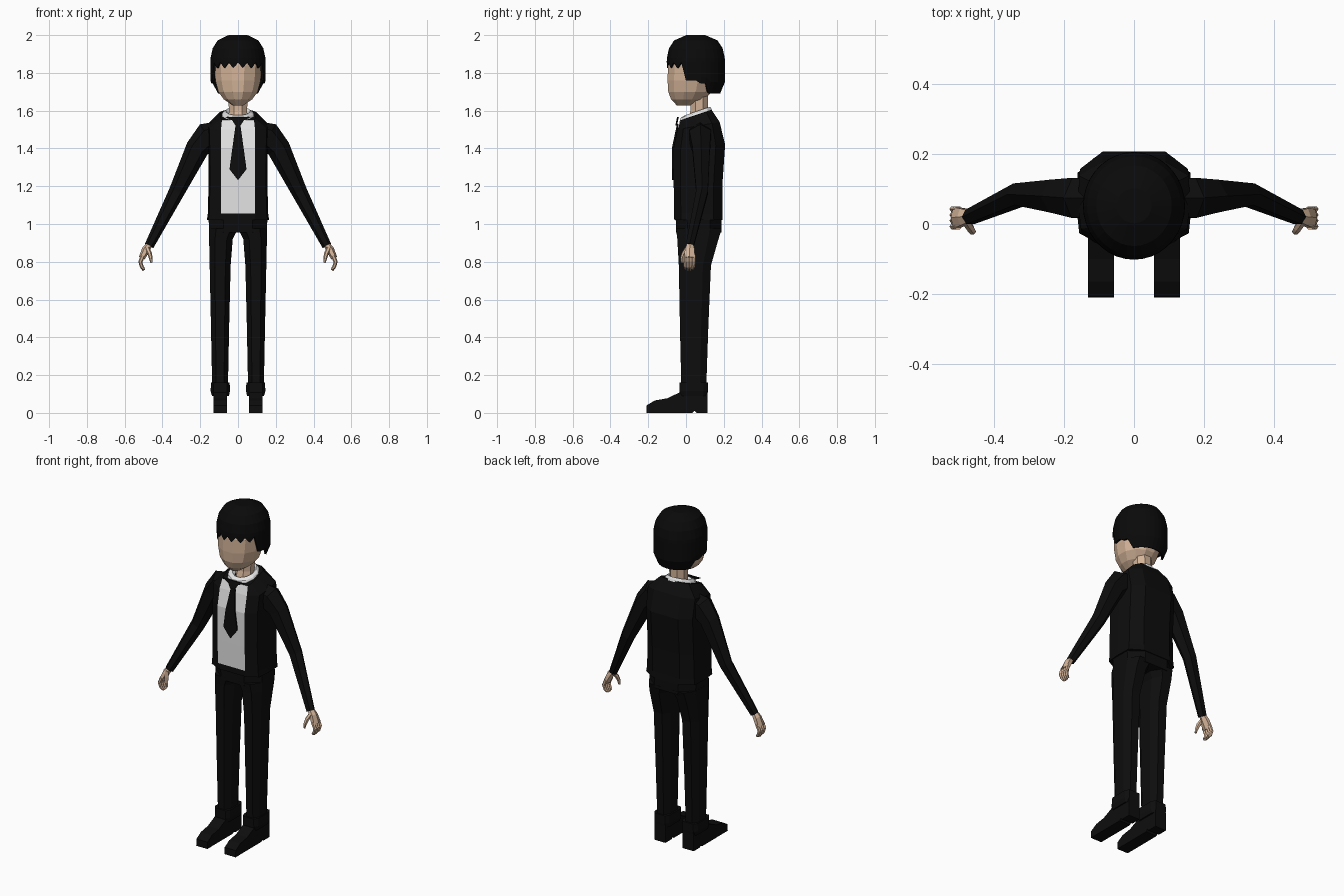
import bpy, bmesh, math
from mathutils import Vector

if "Cube" in bpy.data.objects:
    bpy.data.objects.remove(bpy.data.objects["Cube"])


def material(name, rgb):
    m = bpy.data.materials.new(name)
    m.diffuse_color = (*rgb, 1)
    m.use_nodes = True
    m.node_tree.nodes["Principled BSDF"].inputs["Base Color"].default_value = m.diffuse_color
    return m


SUIT = material("suit black", (0.004, 0.004, 0.004))
HAIR = material("hair black", (0.003, 0.003, 0.003))
SKIN = material("skin", (0.66, 0.46, 0.32))
SHIRT = material("shirt white", (0.78, 0.78, 0.78))


def loft(name, rings, mats, caps=True, mirror=False):
    """Skin a list of equal-length closed rings."""
    bm = bmesh.new()
    vs = [[bm.verts.new(p) for p in r] for r in rings]
    n = len(rings[0])
    for a, b in zip(vs, vs[1:]):
        for i in range(n):
            j = (i + 1) % n
            bm.faces.new((a[i], a[j], b[j], b[i]))
    if caps:
        bm.faces.new(vs[0])
        bm.faces.new(vs[-1])
    bmesh.ops.recalc_face_normals(bm, faces=bm.faces[:])
    me = bpy.data.meshes.new(name)
    bm.to_mesh(me)
    bm.free()
    for m in mats:
        me.materials.append(m)
    ob = bpy.data.objects.new(name, me)
    bpy.context.collection.objects.link(ob)
    if mirror:
        ob.modifiers.new("mirror", 'MIRROR').use_mirror_merge = False
    return ob


def oval(z, rx, yf, yb, n=12, zb=None):
    """Horizontal oval from yf to yb; zb lifts the back edge."""
    zb = z if zb is None else zb
    pts = []
    for i in range(n):
        a = math.tau * (i + 0.5) / n
        t = (1 - math.cos(a)) / 2
        pts.append((rx * math.sin(a), yf + (yb - yf) * t, z + (zb - z) * t))
    return pts


def box_ring(z, x0, x1, y0, y1, c=0.25):
    """Rectangle with cut corners."""
    dx, dy = (x1 - x0) * c, (y1 - y0) * c
    return [(x0 + dx, y0, z), (x1 - dx, y0, z), (x1, y0 + dy, z), (x1, y1 - dy, z),
            (x1 - dx, y1, z), (x0 + dx, y1, z), (x0, y1 - dy, z), (x0, y0 + dy, z)]


def tube(name, path, mat, n=6):
    """Mirrored limb along (x, y, z, radius across, radius along y)."""
    pts = [Vector(p[:3]) for p in path]
    rings = []
    for i, p in enumerate(path):
        t = (pts[min(i + 1, len(pts) - 1)] - pts[max(i - 1, 0)]).normalized()
        u = Vector((0, 1, 0))
        v = t.cross(u).normalized()
        u = v.cross(t)
        rings.append([pts[i] + v * p[3] * math.cos(math.tau * k / n)
                      + u * p[4] * math.sin(math.tau * k / n) for k in range(n)])
    return loft(name, rings, [mat], mirror=True)


def plate(name, outline, mat, front, depth=0.008):
    """Thin upright plate from an x-z outline that follows front(z)."""
    rings = [[(x, front(z) - d, z) for x, z in outline] for d in (0.001, depth)]
    return loft(name, rings, [mat])


# Head and neck
loft("head", [oval(*r) for r in (
    (1.628, 0.03, -0.05, 0.03), (1.66, 0.078, -0.082, 0.10), (1.70, 0.108, -0.098, 0.14),
    (1.76, 0.124, -0.102, 0.16), (1.84, 0.13, -0.10, 0.175), (1.91, 0.12, -0.075, 0.165))], [SKIN])
loft("neck", [oval(1.53, 0.058, 0.0, 0.125, 8), oval(1.60, 0.052, 0.02, 0.12, 8),
              oval(1.69, 0.056, 0.02, 0.12, 8)], [SKIN])

# Hair cap with jagged fringe and longer back
N = 36
rings = []
for z, rx, ry in ((2.0, 0.05, 0.05), (1.972, 0.108, 0.115), (1.93, 0.134, 0.142),
                  (1.88, 0.145, 0.153), (1.86, 0.146, 0.154)):
    rings.append([(rx * math.sin(math.tau * i / N), 0.052 - ry * math.cos(math.tau * i / N), z)
                  for i in range(N)])
edge = []
for i in range(N):
    deg = min(i, N - i) * 10
    s = 1.0
    if deg <= 60:
        z = 1.825 if i % 2 else 1.855
    elif deg <= 95:
        z = 1.76
    elif deg <= 110:
        z, s = 1.745, 0.98
    else:
        z, s = 1.692, 0.84
    a = math.tau * i / N
    edge.append((z, s, a))
rings.append([(0.146 * math.sin(a), 0.052 - 0.154 * math.cos(a), min(1.845 if s == 1 else 1.78, z + 0.06))
              if s < 1 else (0.146 * math.sin(a), 0.052 - 0.154 * math.cos(a), (z + 1.86) / 2)
              for z, s, a in edge])
rings.append([(0.146 * s * math.sin(a), 0.052 - 0.154 * s * math.cos(a), z) for z, s, a in edge])
hair = loft("hair", rings, [HAIR], caps=False)
bm = bmesh.new()
bm.from_mesh(hair.data)
bm.verts.ensure_lookup_table()
bm.faces.new([bm.verts[i] for i in range(N)])
bmesh.ops.recalc_face_normals(bm, faces=bm.faces[:])
bm.to_mesh(hair.data)
bm.free()
sol = hair.modifiers.new("thickness", 'SOLIDIFY')
sol.thickness, sol.offset = 0.012, -1


# Jacket with the shirt showing in the front opening
def torso_ring(zf, zb, yf, yb, w, panel=0.09, back=0.09):
    half = [(panel, 0), (w * 0.95, 0.14), (w, 0.45), (w * 0.98, 0.82), (back, 1)]
    half += [(-x, t) for x, t in reversed(half)]
    return [(x, yf + (yb - yf) * t, zf + (zb - zf) * t) for x, t in half]


jacket = loft("jacket_and_shirt", [torso_ring(*r) for r in (
    (1.02, 1.02, -0.062, 0.193, 0.165), (1.055, 1.055, -0.063, 0.192, 0.160),
    (1.20, 1.20, -0.065, 0.192, 0.156), (1.40, 1.42, -0.066, 0.207, 0.157),
    (1.50, 1.54, -0.045, 0.178, 0.160), (1.55, 1.605, -0.028, 0.135, 0.095, 0.085, 0.06))],
    [SUIT, SHIRT])
for f in jacket.data.polygons:
    c = f.center
    if c.y < -0.02 and abs(c.x) < 0.01 and c.z > 1.06 and f.normal.y < -0.5:
        f.material_index = 1

# Collar
loft("collar", [oval(1.535, 0.095, -0.04, 0.145, 12, 1.592), oval(1.562, 0.082, -0.03, 0.138, 12, 1.61),
                oval(1.575, 0.066, -0.008, 0.13, 12, 1.622), oval(1.56, 0.05, 0.01, 0.115, 12, 1.60)],
     [SHIRT], caps=False)


# Tie
def chest(z):
    return -0.066 + max(0, z - 1.40) * 0.21


plate("tie_blade", [(-0.012, 1.53), (0.012, 1.53), (0.03, 1.40), (0.045, 1.29), (0, 1.232),
                    (-0.045, 1.29), (-0.03, 1.40)], SUIT, chest, 0.009)
plate("tie_knot", [(-0.068, 1.566), (0.068, 1.566), (0.03, 1.548), (0.014, 1.522),
                   (-0.014, 1.522), (-0.03, 1.548)], SUIT, lambda z: chest(z) - 0.006, 0.01)

# Sleeves
tube("sleeve", [(0.10, 0.075, 1.485, 0.06, 0.06), (0.155, 0.075, 1.465, 0.078, 0.066),
                (0.215, 0.08, 1.40, 0.062, 0.054), (0.325, 0.085, 1.17, 0.042, 0.036),
                (0.47, 0.02, 0.885, 0.025, 0.024)], SUIT)

# Hands: palm, four fingers, thumb
tube("palm", [(0.464, 0.022, 0.90, 0.016, 0.017), (0.488, 0.02, 0.865, 0.021, 0.028),
              (0.509, 0.018, 0.82, 0.017, 0.035)], SKIN)
for i in range(4):
    y = -0.007 + 0.0165 * i
    tip = 0.752 + 0.006 * abs(i - 1.4)
    tube("finger", [(0.503, y, 0.833, 0.012, 0.0095), (0.517, y, 0.80, 0.011, 0.0095),
                    (0.51, y * 0.9 + 0.002, 0.775, 0.010, 0.0085),
                    (0.498, y * 0.75 + 0.004, tip, 0.007, 0.006)], SKIN)
tube("thumb", [(0.482, 0.008, 0.875, 0.012, 0.012), (0.468, -0.012, 0.845, 0.012, 0.012),
               (0.462, -0.021, 0.82, 0.010, 0.010), (0.458, -0.022, 0.795, 0.006, 0.006)], SKIN)

# Trousers: hips and legs
loft("hips", [box_ring(0.955, -0.153, 0.153, -0.052, 0.188), box_ring(1.04, -0.156, 0.156, -0.055, 0.188)],
     [SUIT])
loft("trouser_leg", [box_ring(*r) for r in (
    (0.10, 0.054, 0.136, -0.024, 0.106), (0.45, 0.047, 0.143, -0.032, 0.118),
    (0.78, 0.039, 0.150, -0.038, 0.132), (0.92, 0.028, 0.153, -0.046, 0.172),
    (0.975, 0.0, 0.154, -0.053, 0.189))], [SUIT], mirror=True)

# Shoes: ankle cuff, foot extruded from a side profile
loft("shoe_cuff", [box_ring(0.09, 0.048, 0.138, -0.032, 0.113, 0.15),
                   box_ring(0.115, 0.043, 0.145, -0.035, 0.116, 0.15),
                   box_ring(0.162, 0.044, 0.143, -0.035, 0.116, 0.15)], [SUIT], mirror=True)
profile = [(-0.21, 0), (0.035, 0), (0.045, 0.012), (0.055, 0), (0.114, 0), (0.114, 0.11),
           (-0.03, 0.11), (-0.10, 0.077), (-0.165, 0.066), (-0.208, 0.04)]
loft("shoe", [[(x, y, z) for y, z in profile] for x in (0.057, 0.131)], [SUIT], mirror=True)
